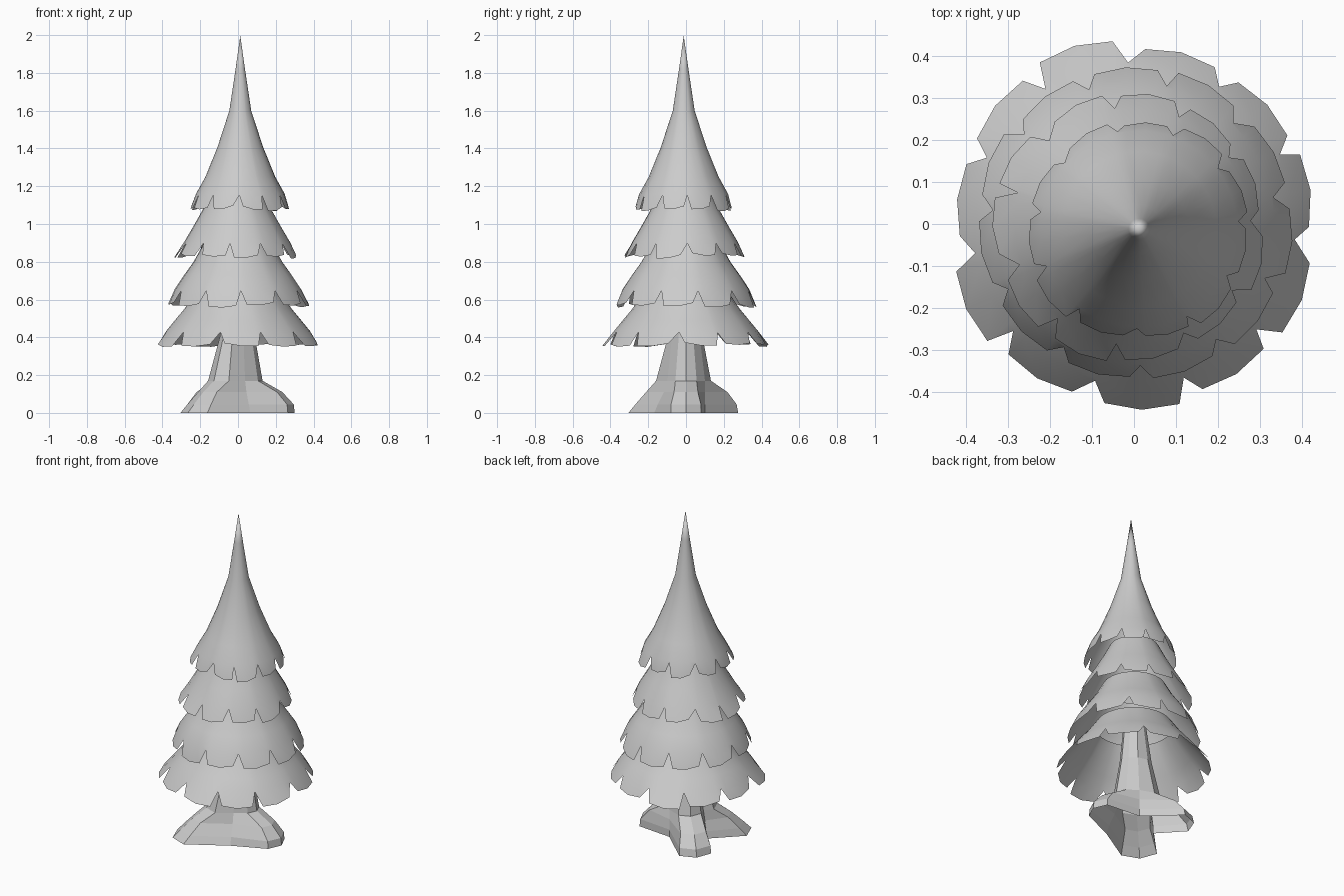
import bpy, bmesh, math, random
from math import cos, sin, radians, tau

random.seed(4)
if "Cube" in bpy.data.objects:
    bpy.data.objects.remove(bpy.data.objects["Cube"])

# One flat grey
grey = bpy.data.materials.new("light_grey")
grey.use_nodes = True
tone = (0.6, 0.6, 0.6, 1)
grey.diffuse_color = tone
grey.node_tree.nodes["Principled BSDF"].inputs["Base Color"].default_value = tone


def loft(name, rings, smooth=False):
    """Skin a list of closed rings of points, top ring first."""
    bm = bmesh.new()
    rows = [[bm.verts.new(p) for p in ring] for ring in rings]
    n = len(rows[0])
    for a, b in zip(rows, rows[1:]):
        for i in range(n):
            j = (i + 1) % n
            bm.faces.new((a[i], b[i], b[j], a[j]))
    bmesh.ops.remove_doubles(bm, verts=bm.verts, dist=0.0005)
    mesh = bpy.data.meshes.new(name)
    bm.to_mesh(mesh)
    bm.free()
    mesh.materials.append(grey)
    obj = bpy.data.objects.new(name, mesh)
    bpy.context.collection.objects.link(obj)
    if smooth:
        bpy.ops.object.select_all(action="DESELECT")
        obj.select_set(True)
        bpy.context.view_layer.objects.active = obj
        bpy.ops.object.shade_smooth_by_angle(angle=radians(60))


PETALS = 11
STEPS = (0, 0.14, 0.5, 0.86)   # notch, corner, middle, corner


def foliage_tier(name, profile, turn, cx=0.0, cy=0.0):
    """Hollow skirt whose hem is cut into broad petals by narrow notches."""
    columns = []
    for p in range(PETALS):
        lift, flare, slant = (random.uniform(-1, 1) for _ in range(3))
        for k, f in enumerate(STEPS):
            a = turn + tau * (p + f + 0.05 * slant) / PETALS
            col = list(profile)
            (r0, z0), (r1, z1) = profile[-2:]
            t = 0.1 if k == 0 else 0.95 + 0.1 * lift + (f - 0.5) * 0.35 * slant
            if k == 2:
                t += 0.1
            r = r0 + (r1 - r0) * t + (0.01 * flare if k else 0)
            col[-1] = (r, z0 + (z1 - z0) * t)
            columns.append([(cx + r * cos(a), cy + r * sin(a), z) for r, z in col])
    loft(name, list(zip(*columns)), smooth=True)


# Foliage skirts, from the bottom up
foliage_tier("foliage_bottom",
             [(0.22, 0.645), (0.285, 0.55), (0.335, 0.49), (0.38, 0.435), (0.435, 0.36)], 0.45)
foliage_tier("foliage_lower",
             [(0.18, 0.9), (0.235, 0.8), (0.285, 0.73), (0.335, 0.655), (0.37, 0.57)], 0.2)
foliage_tier("foliage_upper",
             [(0.14, 1.16), (0.185, 1.07), (0.23, 0.99), (0.28, 0.905), (0.32, 0.83)],
             0.6, -0.005, -0.005)
foliage_tier("foliage_top",
             [(0, 1.997), (0.025, 1.82), (0.058, 1.6), (0.12, 1.41), (0.185, 1.25),
              (0.235, 1.16), (0.265, 1.08)], 0.1, 0.012, -0.012)

# Trunk flaring into three roots; each root has a ridge, two flanks and a valley after it.
# Columns: angle, then radius at every level from the trunk top down to the ground
LEVELS = (0.7, 0.4, 0.17, 0.11, 0.045, 0)
ROOTS = (
    (0, (0.06, 0.09, 0.13, 0.235, 0.295, 0.3), 66, (0.06, 0.08, 0.11, 0.11, 0.11, 0.11)),
    (135, (0.06, 0.1, 0.15, 0.27, 0.33, 0.34), 180, (0.06, 0.08, 0.12, 0.13, 0.14, 0.14)),
    (225, (0.06, 0.11, 0.18, 0.26, 0.33, 0.375), 291, (0.06, 0.08, 0.105, 0.125, 0.16, 0.18)),
)
columns = []
for angle, ridge, gap, valley in ROOTS:
    for side in (-1, 0, 1):
        columns.append([(angle + side * (17 if r > 0.2 else 28), r * (0.92 if side else 1))
                        for r in ridge])
    columns.append([(gap, r) for r in valley])
loft("trunk_and_roots",
     [[(r * cos(radians(a)), r * sin(radians(a)), z) for a, r in ring]
      for z, ring in zip(LEVELS, zip(*columns))])
